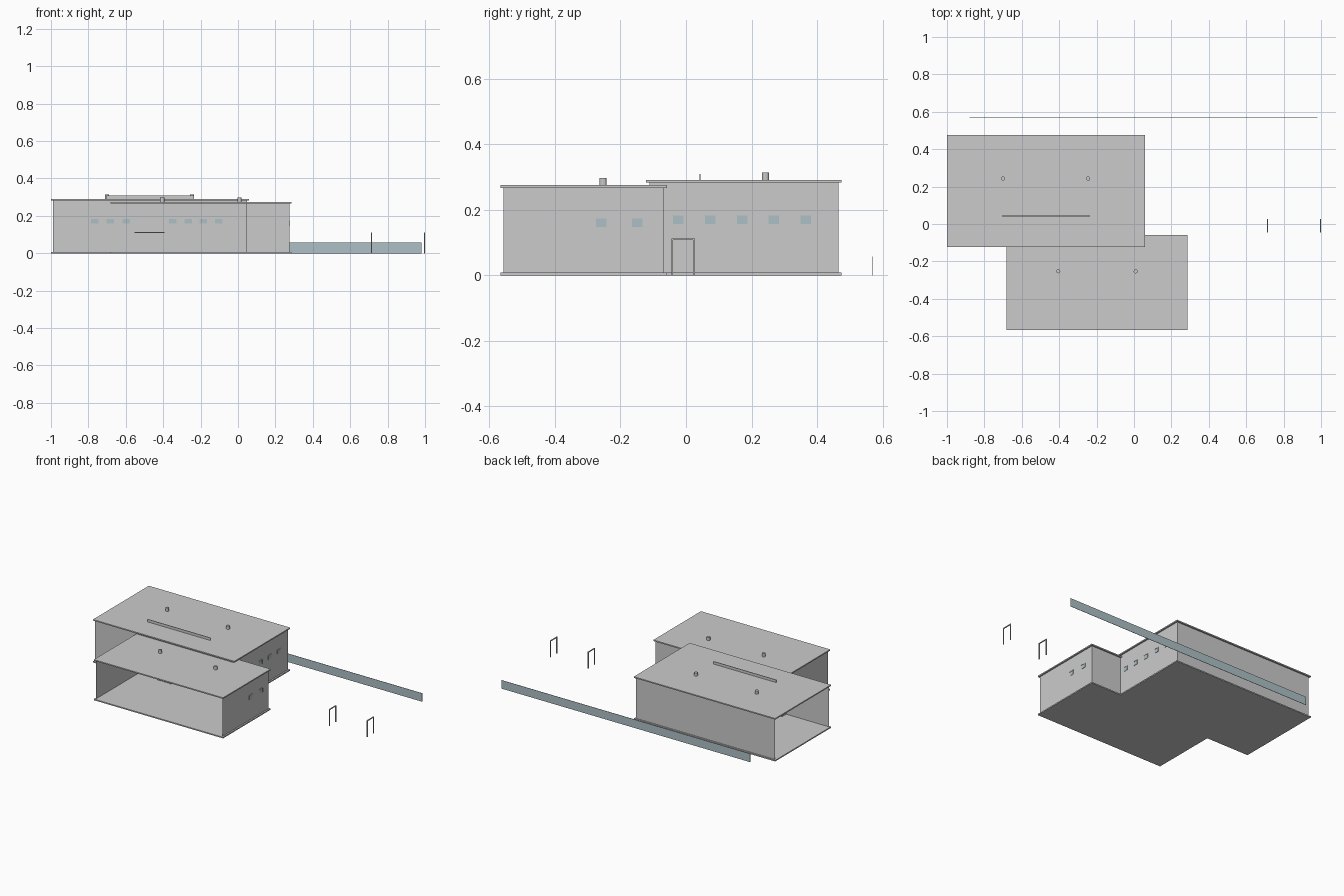
import bpy, bmesh, math

if "Cube" in bpy.data.objects:
    bpy.data.objects.remove(bpy.data.objects["Cube"])

glass = bpy.data.materials.new("glass_blue")
glass.diffuse_color = (0.42, 0.53, 0.56, 1)
glass.use_nodes = True
glass.node_tree.nodes["Principled BSDF"].inputs["Base Color"].default_value = glass.diffuse_color


def make(name, bm, mat=None):
    me = bpy.data.meshes.new(name)
    bm.to_mesh(me)
    bm.free()
    ob = bpy.data.objects.new(name, me)
    bpy.context.collection.objects.link(ob)
    if mat:
        me.materials.append(mat)
    return ob


def box(name, x0, x1, y0, y1, z0, z1, mat=None):
    bm = bmesh.new()
    bmesh.ops.create_cube(bm, size=1)
    for v in bm.verts:
        v.co = (x1 if v.co.x > 0 else x0, y1 if v.co.y > 0 else y0, z1 if v.co.z > 0 else z0)
    return make(name, bm, mat)


def vent(name, x, y, z):
    bm = bmesh.new()
    bmesh.ops.create_cone(bm, cap_ends=True, segments=12, radius1=0.011, radius2=0.011, depth=0.022)
    bmesh.ops.translate(bm, verts=bm.verts, vec=(x, y, z + 0.011))
    make(name, bm)


def wall(name, a, b, z1, z0=0.006):
    bm = bmesh.new()
    bm.faces.new([bm.verts.new(p) for p in ((*a, z0), (*b, z0), (*b, z1), (*a, z1))])
    make(name, bm)


def block(name, x0, x1, y0, y1, top, open_side):
    # base slab, flat roof slab and three sheet walls, one side left open
    box(name + "_base", x0, x1, y0, y1, 0, 0.008)
    box(name + "_roof", x0, x1, y0, y1, top - 0.008, top)
    i = 0.01
    l, r, f, k = x0 + i, x1 - i, y0 + i, y1 - i
    sides = {"front": ((l, f), (r, f)), "right": ((r, f), (r, k)),
             "back": ((r, k), (l, k)), "left": ((l, k), (l, f))}
    for side, (a, b) in sides.items():
        if side != open_side:
            wall(f"{name}_{side}_wall", a, b, top - 0.006)


block("rear_block", -1.0, 0.058, -0.122, 0.475, 0.291, "left")
block("front_block", -0.682, 0.285, -0.567, -0.058, 0.275, "front")

# side windows: pane with a trim strip above and beside it
def side_window(x, y, z):
    h = 0.017
    box("side_window", x, x + 0.002, y - h, y + h, z - 0.014, z + 0.014, glass)
    box("side_window_head", x, x + 0.004, y - h, y + h, z + 0.012, z + 0.015)
    box("side_window_jamb", x, x + 0.004, y + h - 0.002, y + h, z - 0.014, z + 0.015)


for n in range(5):
    side_window(0.048, -0.023 + 0.0975 * n, 0.17)
for y in (-0.258, -0.148):
    side_window(0.275, y, 0.161)

# front windows of the rear block, either side of the door
yf = -0.112
for x in (-0.765, -0.682, -0.598, -0.35, -0.267, -0.185, -0.102):
    box("front_window", x - 0.02, x + 0.02, yf - 0.002, yf, 0.158, 0.186, glass)
    box("front_window_head", x - 0.02, x + 0.02, yf - 0.004, yf, 0.184, 0.187)

# door and canopy
box("door", -0.52, -0.42, yf - 0.003, yf, 0.008, 0.106)
for x in (-0.52, -0.426):
    box("door_post", x, x + 0.006, yf - 0.006, yf, 0.008, 0.106)
box("door_canopy", -0.553, -0.392, yf - 0.04, yf, 0.108, 0.114)

# roof vents and roof panel
for x in (-0.7, -0.245):
    vent("rear_vent", x, 0.243, 0.291)
for x in (-0.405, 0.009):
    vent("front_vent", x, -0.253, 0.275)
box("roof_panel", -0.706, -0.236, 0.041, 0.045, 0.291, 0.309)

# boundary fence in three thin panels
for n in range(3):
    x = -0.88 + 0.62 * n
    box("fence_panel", x, x + 0.62, 0.569, 0.571, 0, 0.057, glass)

# two freestanding hoops
for x in (0.714, 0.997):
    for y in (-0.045, 0.022):
        box("hoop_post", x - 0.003, x + 0.003, y, y + 0.005, 0, 0.112)
    box("hoop_bar", x - 0.003, x + 0.003, -0.045, 0.027, 0.107, 0.112)
